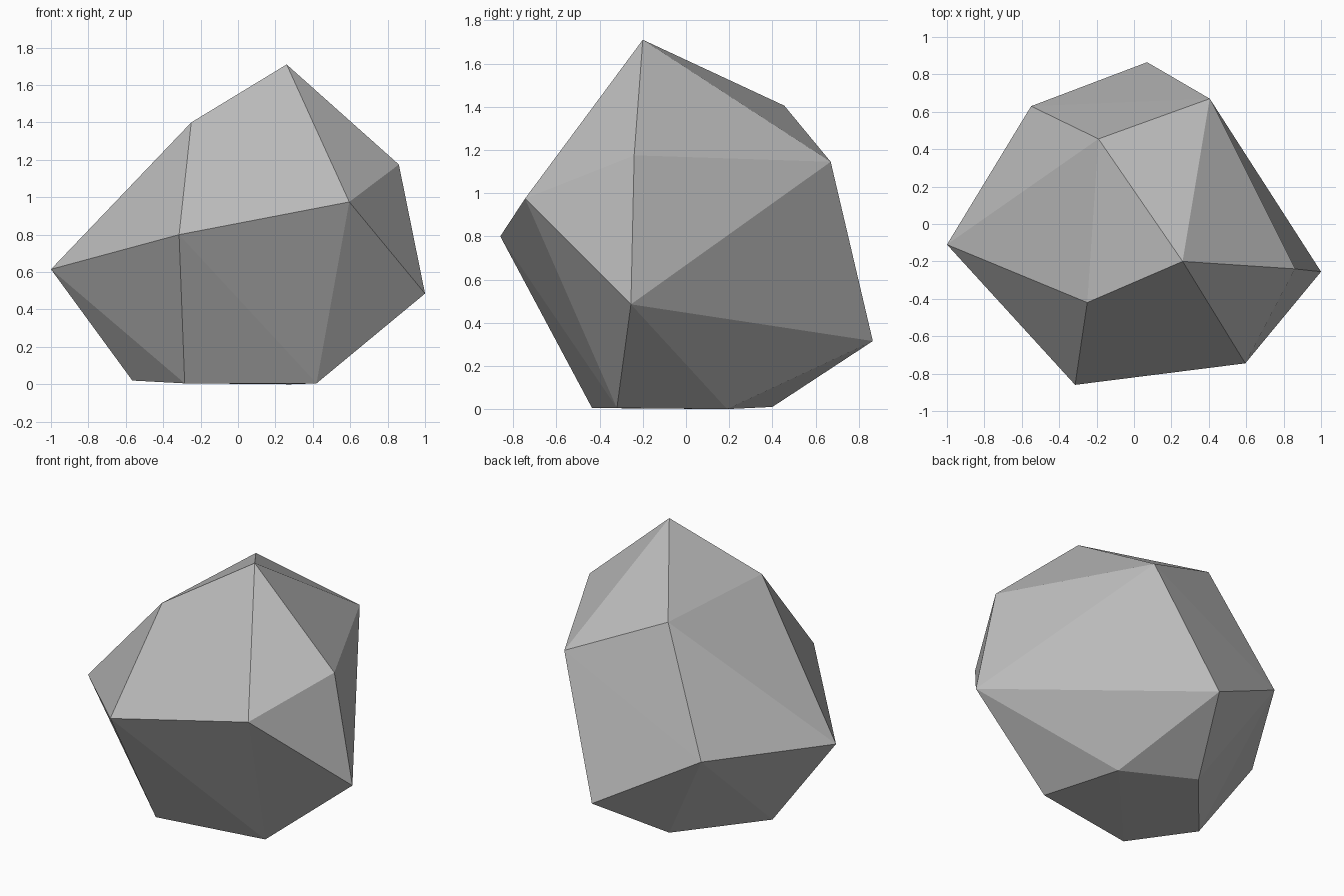
import bpy
import bmesh

default_cube = bpy.data.objects.get("Cube")
if default_cube:
    bpy.data.objects.remove(default_cube, do_unlink=True)


def flat_material(name, colour):
    material = bpy.data.materials.new(name)
    material.use_nodes = True
    material.diffuse_color = colour
    shader = next(n for n in material.node_tree.nodes if n.type == "BSDF_PRINCIPLED")
    shader.inputs["Base Color"].default_value = colour
    shader.inputs["Roughness"].default_value = 0.9
    return material


def hull_object(name, corners, material):
    """Wrap a convex, flat-faced skin around a few corner points."""
    bm = bmesh.new()
    for corner in corners:
        bm.verts.new(corner)
    hull = bmesh.ops.convex_hull(bm, input=bm.verts[:])
    inside = [v for v in hull["geom_interior"] if isinstance(v, bmesh.types.BMVert)]
    bmesh.ops.delete(bm, geom=inside, context="VERTS")
    bmesh.ops.recalc_face_normals(bm, faces=bm.faces[:])
    for face in bm.faces:
        face.smooth = False
    mesh = bpy.data.meshes.new(name)
    bm.to_mesh(mesh)
    bm.free()
    mesh.materials.append(material)
    rock = bpy.data.objects.new(name, mesh)
    bpy.context.collection.objects.link(rock)
    return rock


# Peak and upper shoulders
crown = [
    (0.26, -0.2, 1.71),
    (-0.25, -0.42, 1.4),
    (-0.19, 0.455, 1.405),
    (0.86, -0.24, 1.175),
    (0.405, 0.67, 1.145),
]

# Widest corners around the middle
girth = [
    (-0.315, -0.86, 0.8),
    (0.595, -0.745, 0.975),
    (1, -0.255, 0.485),
    (0.07, 0.865, 0.315),
    (-0.55, 0.63, 0.66),
    (-1, -0.11, 0.615),
]

# Small resting face on the ground
foot = [
    (-0.285, -0.435, 0.005),
    (0.42, -0.32, 0.005),
    (0.28, 0.19, 0),
    (-0.16, 0.4, 0.01),
    (-0.565, -0.08, 0.02),
]

stone_grey = flat_material("stone grey", (0.5, 0.5, 0.5, 1))
hull_object("boulder", crown + girth + foot, stone_grey)
